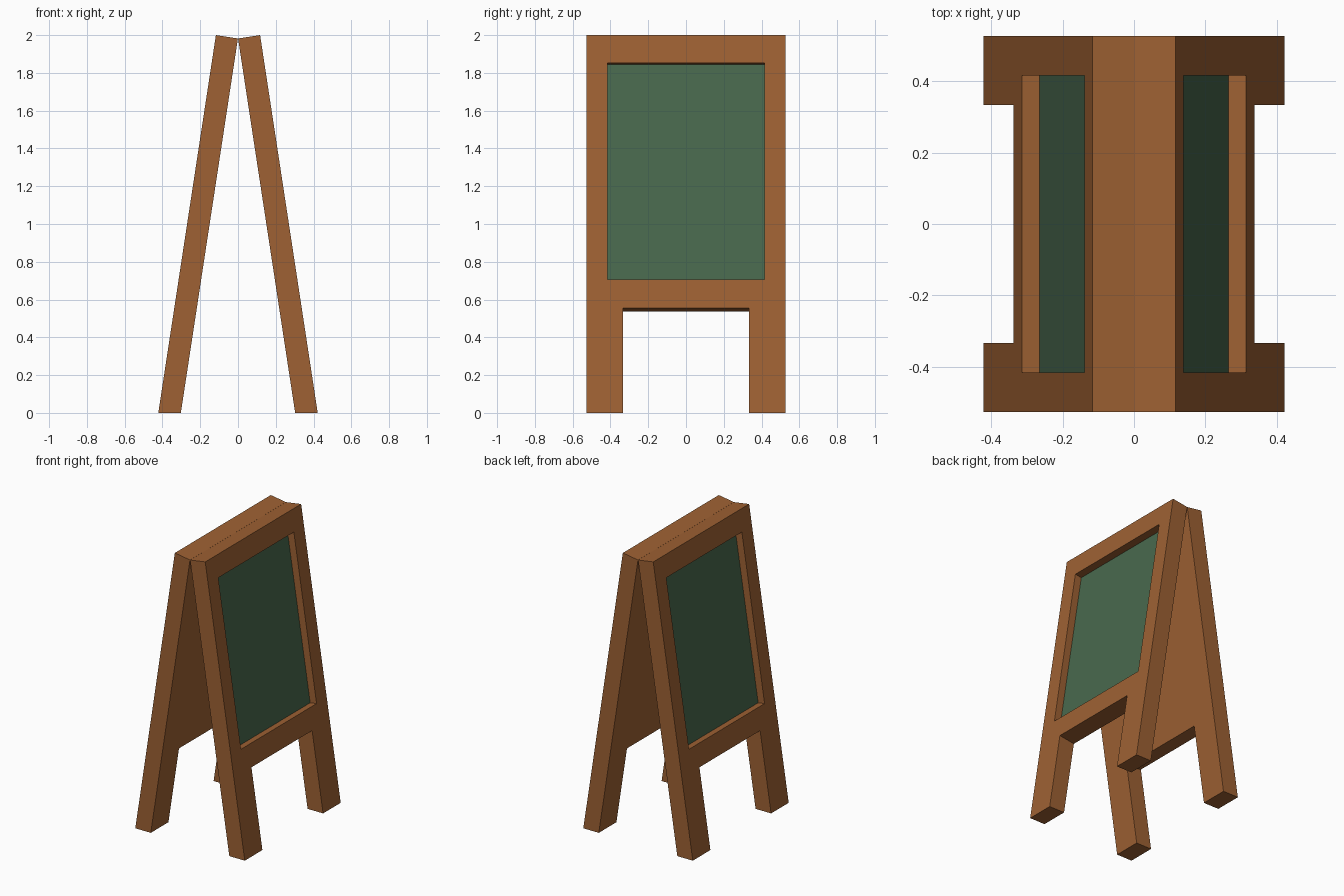
import bpy, bmesh, math

if "Cube" in bpy.data.objects:
    bpy.data.objects.remove(bpy.data.objects["Cube"])

HALF_W = 0.528      # half width of each panel
FOOT_X, TOP_X, HEIGHT = 0.422, 0.117, 2.0
TILT = math.atan((FOOT_X - TOP_X) / HEIGHT)
THICK = 0.118


def material(name, rgb):
    m = bpy.data.materials.new(name)
    m.diffuse_color = (*rgb, 1)
    m.use_nodes = True
    m.node_tree.nodes["Principled BSDF"].inputs["Base Color"].default_value = m.diffuse_color
    return m


wood = material("brown wood", (0.342, 0.120, 0.033))
green = material("chalkboard green", (0.065, 0.138, 0.074))


def place(y, z, depth):
    """Point at height z on the leaning outer face, sunk inward by depth."""
    x = FOOT_X - z * math.tan(TILT)
    if z == 0:  # feet stay flat on the ground
        return (x - depth / math.cos(TILT), y, 0)
    return (x - depth * math.cos(TILT), y, z - depth * math.sin(TILT))


def leaning_slab(name, outline, d0, d1, mat):
    """Solid between two depths, from a (y, z) outline on the panel face."""
    bm = bmesh.new()
    outer = [bm.verts.new(place(y, z, d0)) for y, z in outline]
    inner = [bm.verts.new(place(y, z, d1)) for y, z in outline]
    bm.faces.new(outer)
    bm.faces.new(inner[::-1])
    n = len(outline)
    for i in range(n):
        j = (i + 1) % n
        bm.faces.new((outer[i], inner[i], inner[j], outer[j]))
    bmesh.ops.recalc_face_normals(bm, faces=bm.faces)
    me = bpy.data.meshes.new(name)
    bm.to_mesh(me)
    bm.free()
    me.materials.append(mat)
    ob = bpy.data.objects.new(name, me)
    bpy.context.collection.objects.link(ob)
    return ob


def rect(y, z0, z1):
    return [(-y, z0), (y, z0), (y, z1), (-y, z1)]


def mirror(ob):
    m = ob.modifiers.new("other side", 'MIRROR')
    m.use_mirror_merge = False


# Wooden panel with two legs, in one outline
half = [(0.334, 0.554), (0.334, 0), (HALF_W, 0), (HALF_W, HEIGHT)]
outline = half + [(-y, z) for y, z in reversed(half)]
frame = leaning_slab("wooden_frame", outline, 0, THICK, wood)

# Recess for the writing surface
cutter = leaning_slab("recess_cutter", rect(0.416, 0.705, 1.853), -0.05, 0.055, wood)
cutter.hide_render = True
cutter.display_type = 'WIRE'
cut = frame.modifiers.new("recess", 'BOOLEAN')
cut.operation = 'DIFFERENCE'
cut.solver = 'EXACT'
cut.object = cutter
mirror(frame)

# Green writing surface, its edges tucked into the frame
board = leaning_slab("chalkboard", rect(0.42, 0.70, 1.858), 0.05, 0.058, green)
mirror(board)
